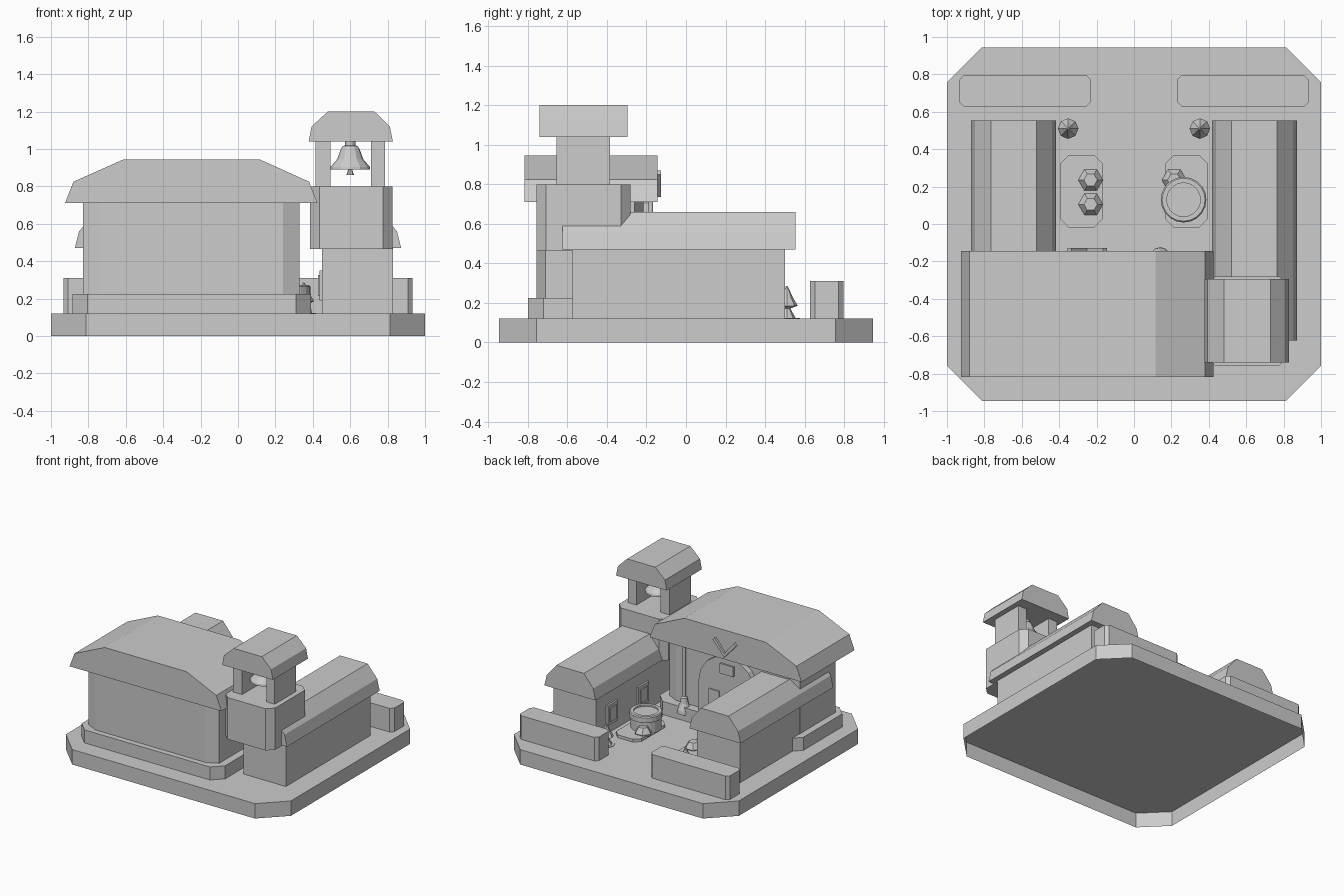
import bpy, bmesh
from math import cos, sin, pi

cube = bpy.data.objects.get("Cube")
if cube:
    bpy.data.objects.remove(cube, do_unlink=True)

stone = bpy.data.materials.new("plain grey")
stone.use_nodes = True
grey = (0.604, 0.604, 0.604, 1)
stone.diffuse_color = grey
stone.node_tree.nodes["Principled BSDF"].inputs["Base Color"].default_value = grey


def finish(name, bm, hollow=False):
    bmesh.ops.recalc_face_normals(bm, faces=bm.faces[:])
    if hollow:
        under = [f for f in bm.faces if f.normal.z < -0.9]
        bmesh.ops.delete(bm, geom=under, context="FACES_ONLY")
    mesh = bpy.data.meshes.new(name)
    bm.to_mesh(mesh)
    bm.free()
    mesh.materials.append(stone)
    obj = bpy.data.objects.new(name, mesh)
    bpy.context.scene.collection.objects.link(obj)
    return obj


def extrude(name, points, vector, hollow=False):
    """Extrude a closed outline of 3D points along a vector."""
    bm = bmesh.new()
    face = bm.faces.new([bm.verts.new(p) for p in points])
    new = bmesh.ops.extrude_face_region(bm, geom=[face])["geom"]
    verts = [g for g in new if isinstance(g, bmesh.types.BMVert)]
    bmesh.ops.translate(bm, verts=verts, vec=vector)
    return finish(name, bm, hollow)


def slab(name, x0, x1, y0, y1, z0, z1, cx=0.0, cy=None, hollow=False):
    """Block with optionally cut vertical corners and open underside."""
    if cx:
        cy = cx if cy is None else cy
        pts = [(x0 + cx, y0), (x1 - cx, y0), (x1, y0 + cy), (x1, y1 - cy),
               (x1 - cx, y1), (x0 + cx, y1), (x0, y1 - cy), (x0, y0 + cy)]
    else:
        pts = [(x0, y0), (x1, y0), (x1, y1), (x0, y1)]
    return extrude(name, [(x, y, z0) for x, y in pts], (0, 0, z1 - z0), hollow)


def roof(name, profile, y0, y1):
    return extrude(name, [(x, y0, z) for x, z in profile], (0, y1 - y0, 0))


def lathe(name, x, y, profile, sides):
    """Stack of rings (radius, height) closed at both ends."""
    bm = bmesh.new()
    rings = []
    for r, z in profile:
        rings.append([bm.verts.new((x + r * cos(2 * pi * i / sides),
                                    y + r * sin(2 * pi * i / sides), z))
                      for i in range(sides)])
    for a, b in zip(rings, rings[1:]):
        for i in range(sides):
            j = (i + 1) % sides
            bm.faces.new((a[i], a[j], b[j], b[i]))
    bm.faces.new(rings[0])
    bm.faces.new(rings[-1])
    return finish(name, bm)


# Ground slab, hollow underneath
slab("ground_base", -1, 1, -0.945, 0.945, 0, 0.12, 0.188, hollow=True)
floor = 0.12

# Main hall
slab("hall_plinth", -0.885, 0.39, -0.8, -0.145, floor, 0.225, 0.08)
slab("hall_walls", -0.83, 0.33, -0.755, -0.215, floor, 0.72, 0.09, 0.045)
roof("hall_roof", [(-0.925, 0.71), (-0.88, 0.825), (-0.61, 0.945),
                   (0.115, 0.945), (0.38, 0.825), (0.425, 0.71)], -0.818, -0.145)

# Arched entrance with plaque and door panes
mid = -0.25
arch = [(mid + 0.26, -0.22, 0.2)]
arch += [(mid + 0.26 * cos(a * pi / 8), -0.22, 0.46 + 0.26 * sin(a * pi / 8))
         for a in range(9)]
arch.append((mid - 0.26, -0.22, 0.2))
extrude("entrance_arch", arch, (0, 0.05, 0))
slab("plaque", mid - 0.06, mid + 0.06, -0.175, -0.157, 0.58, 0.66)
for side, label in ((1, "left"), (-1, "right")):
    cx = mid + side * 0.115
    slab("door_pane_" + label, cx - 0.045, cx + 0.045, -0.175, -0.16, 0.31, 0.43)
    # Gable ornament arm
    extrude("gable_arm_" + label,
            [(mid, -0.15, 0.735), (mid + side * 0.105, -0.15, 0.85),
             (mid + side * 0.085, -0.15, 0.87), (mid, -0.15, 0.765)],
            (0, 0.023, 0))

# Slim post beside the entrance
lathe("post", 0.14, -0.178, [(0.054, 0.17), (0.05, 0.2), (0.03, 0.25),
                             (0.024, 0.29), (0.012, 0.3), (0.012, 0.72)], 12)

# Side wings, planters and garden, mirrored about x
for side, label in ((1, "left"), (-1, "right")):
    def span(a, b):
        return sorted((side * a, side * b))

    slab("wing_walls_" + label, *span(0.45, 0.828), -0.575, 0.5, floor, 0.48)
    roof("wing_roof_" + label,
         [(side * x, z) for x, z in ((0.418, 0.47), (0.438, 0.56), (0.52, 0.66),
                                     (0.765, 0.66), (0.85, 0.56), (0.872, 0.47))],
         -0.624, 0.553)
    for n, y in enumerate((0.305, -0.085)):
        slab(f"window_frame_{label}_{n}", *span(0.435, 0.46), y - 0.065, y + 0.065, 0.19, 0.35)
        slab(f"window_pane_{label}_{n}", *span(0.428, 0.44), y - 0.042, y + 0.042, 0.215, 0.325)
    slab("planter_" + label, *span(0.232, 0.933), 0.627, 0.797, floor, 0.31, 0.025)
    slab("garden_bed_" + label, *span(0.168, 0.393), -0.02, 0.37, floor, 0.143, 0.045)
    # Small pointed shrub by the wing corner, on a thin disc
    lathe("shrub_disc_" + label, side * 0.352, 0.51, [(0.066, 0.12), (0.066, 0.124)], 8)
    lathe("shrub_" + label, side * 0.352, 0.51,
          [(0.046, 0.12), (0.018, 0.172), (0.055, 0.185), (0.05, 0.195),
           (0.032, 0.225), (0.004, 0.285)], 8)

# Low faceted bushes on the beds
for n, (x, y) in enumerate(((-0.232, 0.235), (-0.232, 0.105), (0.215, 0.235))):
    lathe(f"bush_{n}", x, y, [(0.055, 0.13), (0.066, 0.15), (0.036, 0.195)], 6)

# Round well
lathe("well", 0.265, 0.13, [(0.112, 0.13), (0.112, 0.22), (0.122, 0.225), (0.122, 0.265),
                            (0.115, 0.272), (0.09, 0.272), (0.09, 0.26)], 20)

# Bell tower
slab("tower_block", 0.385, 0.825, -0.757, -0.28, 0.465, 0.8, 0.05)
slab("belfry_pillar_left", 0.71, 0.785, -0.655, -0.385, 0.79, 1.05)
slab("belfry_pillar_right", 0.415, 0.495, -0.655, -0.385, 0.79, 1.05)
roof("tower_roof", [(0.378, 1.04), (0.393, 1.12), (0.48, 1.2),
                    (0.73, 1.2), (0.812, 1.12), (0.828, 1.04)], -0.74, -0.295)
lathe("bell", 0.6, -0.52, [(0.107, 0.89), (0.105, 0.905), (0.07, 0.945), (0.05, 1.0),
                           (0.04, 1.015), (0.027, 1.02), (0.027, 1.045)], 12)
lathe("bell_clapper", 0.6, -0.52, [(0.02, 0.862), (0.012, 0.885), (0.012, 0.9)], 8)
